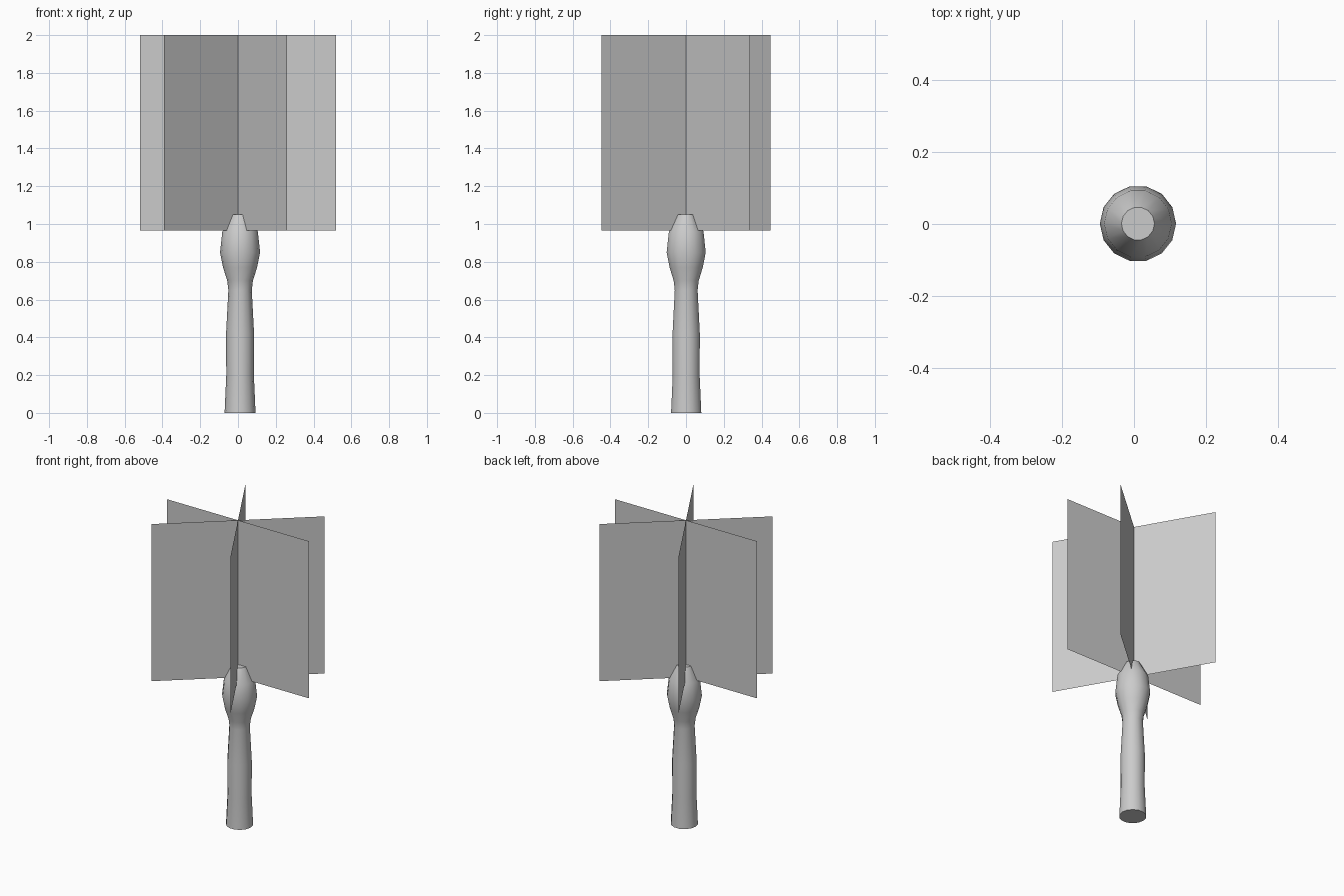
import bpy, bmesh, math
from mathutils import Matrix

cube = bpy.data.objects.get("Cube")
if cube:
    bpy.data.objects.remove(cube, do_unlink=True)

# One grey for the whole model
grey = bpy.data.materials.new("light grey")
grey.use_nodes = True
colour = (0.6, 0.6, 0.6, 1)
grey.diffuse_color = colour
grey.node_tree.nodes["Principled BSDF"].inputs["Base Color"].default_value = colour


def add_object(name, bm):
    mesh = bpy.data.meshes.new(name)
    bm.to_mesh(mesh)
    bm.free()
    mesh.materials.append(grey)
    obj = bpy.data.objects.new(name, mesh)
    bpy.context.collection.objects.link(obj)
    return obj


# Handle: a turned profile of (radius, height), capped at both ends
SIDES = 14
profile = [(0.082, 0), (0.073, 0.2), (0.074, 0.42), (0.062, 0.65), (0.068, 0.7),
           (0.09, 0.77), (0.106, 0.85), (0.094, 0.96), (0.046, 1.05)]
bm = bmesh.new()
rings = []
for radius, z in profile:
    angles = [2 * math.pi * i / SIDES for i in range(SIDES)]
    rings.append([bm.verts.new((0.011 + radius * math.cos(a),
                                0.001 + radius * math.sin(a), z)) for a in angles])
for low, high in zip(rings, rings[1:]):
    for i in range(SIDES):
        j = (i + 1) % SIDES
        bm.faces.new((low[i], low[j], high[j], high[i]))
bm.faces.new(rings[0][::-1])
bm.faces.new(rings[-1])
handle = add_object("handle", bm)
bpy.ops.object.select_all(action='DESELECT')
handle.select_set(True)
bpy.context.view_layer.objects.active = handle
bpy.ops.object.shade_smooth_by_angle(angle=math.radians(40))

# Flame: three thin upright sheets crossing on the central axis
HALF_WIDTH, BOTTOM, TOP = 0.518, 0.965, 2.0
for number, degrees in enumerate((0, -60, 41), 1):
    bm = bmesh.new()
    corners = [(-HALF_WIDTH, BOTTOM), (HALF_WIDTH, BOTTOM),
               (HALF_WIDTH, TOP), (-HALF_WIDTH, TOP)]
    bm.faces.new([bm.verts.new((x, 0, z)) for x, z in corners])
    bm.transform(Matrix.Rotation(math.radians(degrees), 4, 'Z'))
    add_object(f"flame_sheet_{number}", bm)
